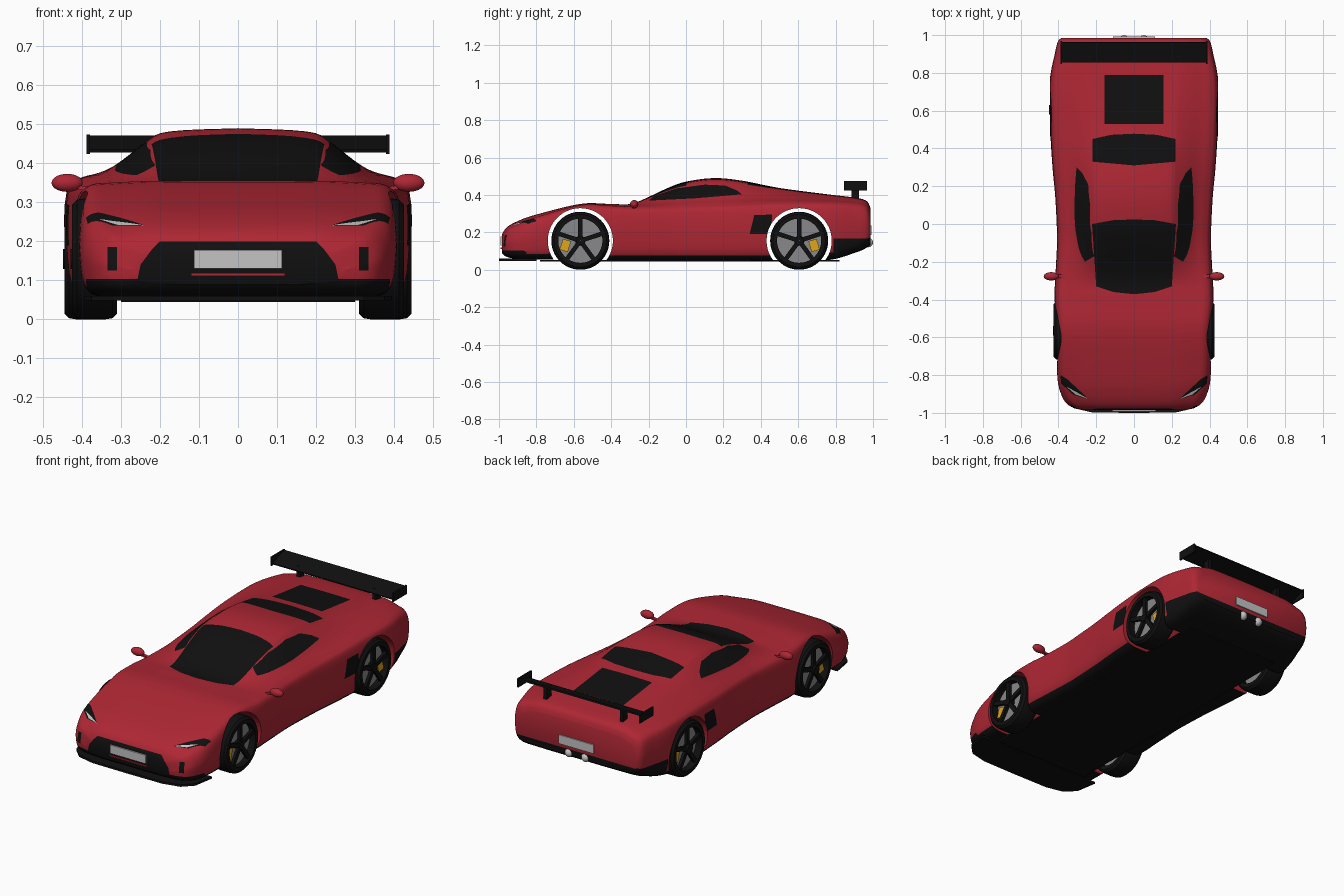
import bpy, bmesh, math
from mathutils import Vector, Matrix

default = bpy.data.objects.get("Cube")
if default:
    bpy.data.objects.remove(default, do_unlink=True)


def material(name, r, g, b, rough=0.5):
    m = bpy.data.materials.new(name)
    m.use_nodes = True
    m.diffuse_color = (r, g, b, 1)
    node = m.node_tree.nodes["Principled BSDF"]
    node.inputs["Base Color"].default_value = (r, g, b, 1)
    node.inputs["Roughness"].default_value = rough
    return m


RED = material("body red", 0.42, 0.02, 0.034)
BLACK = material("trim black", 0.005, 0.005, 0.005)
SILVER = material("plate silver", 0.55, 0.55, 0.55)
GREY = material("brake disc grey", 0.25, 0.25, 0.26)
YELLOW = material("caliper yellow", 0.75, 0.38, 0.01)


def finish(name, bm, *mats, smooth=True):
    bmesh.ops.recalc_face_normals(bm, faces=bm.faces[:])
    mesh = bpy.data.meshes.new(name)
    bm.to_mesh(mesh)
    bm.free()
    ob = bpy.data.objects.new(name, mesh)
    bpy.context.collection.objects.link(ob)
    for m in mats:
        mesh.materials.append(m)
    if smooth:
        activate(ob)
        bpy.ops.object.shade_smooth_by_angle(angle=math.radians(35))
    return ob


def activate(ob):
    bpy.ops.object.select_all(action="DESELECT")
    ob.select_set(True)
    bpy.context.view_layer.objects.active = ob


def box(name, centre, size, mat, rot=None):
    bm = bmesh.new()
    m = Matrix.Translation(centre) @ (rot or Matrix()) @ Matrix.Diagonal((*size, 1))
    bmesh.ops.create_cube(bm, size=1, matrix=m)
    return finish(name, bm, mat, smooth=False)


def ball(name, centre, radii, mat):
    bm = bmesh.new()
    m = Matrix.Translation(centre) @ Matrix.Diagonal((*radii, 1))
    bmesh.ops.create_uvsphere(bm, u_segments=24, v_segments=14, radius=1, matrix=m)
    return finish(name, bm, mat)


def lathe(name, profile, centre, mat, n=56):
    """Spin a closed (x, radius) profile about an axis parallel to x."""
    bm = bmesh.new()
    rings = []
    for i in range(n):
        a = math.tau * i / n
        rings.append([bm.verts.new(Vector(centre) + Vector((x, r * math.cos(a), r * math.sin(a))))
                      for x, r in profile])
    k = len(profile)
    for i in range(n):
        p, q = rings[i], rings[(i + 1) % n]
        for j in range(k):
            bm.faces.new((p[j], p[(j + 1) % k], q[(j + 1) % k], q[j]))
    return finish(name, bm, mat)


def spline(rows, n):
    """Smooth curve through rows of numbers, n samples per span."""
    out, last = [], len(rows) - 1
    for i in range(last):
        a, b, c, d = rows[max(i - 1, 0)], rows[i], rows[i + 1], rows[min(i + 2, last)]
        for k in range(n):
            t = k / n
            out.append(tuple(q + t / 2 * (r - p + t * (2 * p - 5 * q + 4 * r - s + t * (3 * (q - r) + s - p)))
                             for p, q, r, s in zip(a, b, c, d)))
    return out + [tuple(rows[-1])]


def section(w, b, s, t, c):
    """Body cross-section: width, bottom, shoulder, top, roof half width."""
    rise = t - s
    half = spline([(0, b), (.6 * w, b), (.93 * w, b + .012), (w, b + .45 * (s - b)),
                   (.985 * w, s - .04), (.92 * w, s - .005),
                   (.92 * w + .4 * (c - .92 * w), s + .22 * rise),
                   (c, t - .25 * rise), (.75 * c, t - .06 * rise), (0, t)], 4)
    return half + [(-x, z) for x, z in half[-2:0:-1]]


def paint(bm, axis, side, outline, index):
    """Cut a convex outline into the surfaces facing one way and colour it."""
    u, v = [i for i in range(3) if i != axis]
    mid = sum((Vector(p) for p in outline), Vector((0, 0))) / len(outline)
    lo = [min(p[i] for p in outline) for i in (0, 1)]
    hi = [max(p[i] for p in outline) for i in (0, 1)]
    look = Vector((0, 0, 0))
    look[axis] = side

    def touched():
        for f in bm.faces:
            f.normal_update()
            if f.normal.dot(look) > .15 and all(
                    min(w.co[k] for w in f.verts) <= hi[i] and max(w.co[k] for w in f.verts) >= lo[i]
                    for i, k in enumerate((u, v))):
                yield f

    planes = []
    for p, q in zip(outline, outline[1:] + outline[:1]):
        co, along, inner = Vector((0, 0, 0)), Vector((0, 0, 0)), Vector((0, 0, 0))
        co[u], co[v] = p
        along[u], along[v] = q[0] - p[0], q[1] - p[1]
        inner[u], inner[v] = mid
        no = along.cross(look).normalized()
        if no.dot(inner - co) < 0:
            no = -no
        planes.append((co, no))
        faces = list(touched())
        geom = faces + list({e for f in faces for e in f.edges}) + list({w for f in faces for w in f.verts})
        bmesh.ops.bisect_plane(bm, geom=geom, dist=1e-5, plane_co=co, plane_no=no)
    for f in list(touched()):
        if all((f.calc_center_median() - co).dot(no) > 0 for co, no in planes):
            f.material_index = index


def both(outline):
    """The half outline completed across the centre line."""
    return outline + [(-x, y) for x, y in reversed(outline) if x]


# Body shell: y, half width, bottom, shoulder, top, roof half width
stations = [
    (-.985, .27, .09, .17, .186, .20), (-.96, .345, .07, .205, .225, .22),
    (-.9, .385, .058, .24, .26, .24), (-.8, .405, .055, .28, .295, .25),
    (-.565, .407, .055, .345, .352, .25), (-.4, .42, .05, .342, .352, .24),
    (-.28, .415, .05, .338, .356, .235), (-.1, .406, .05, .342, .436, .235),
    (0, .408, .05, .347, .471, .235), (.15, .416, .05, .352, .49, .235),
    (.3, .43, .05, .357, .476, .24), (.5, .442, .05, .364, .437, .25),
    (.75, .445, .052, .364, .404, .27), (.9, .418, .09, .355, .386, .28),
    (.965, .402, .118, .338, .368, .28), (.986, .38, .135, .30, .33, .27)]
bm = bmesh.new()
rings = [[bm.verts.new((x, row[0], z)) for x, z in section(*row[1:])] for row in spline(stations, 5)]
for p, q in zip(rings, rings[1:]):
    for j in range(len(p)):
        k = (j + 1) % len(p)
        bm.faces.new((p[j], p[k], q[k], q[j]))
bm.faces.new(rings[0])
bm.faces.new(rings[-1])
bmesh.ops.recalc_face_normals(bm, faces=bm.faces[:])
for f in bm.faces:
    if f.normal.z < -.6 and f.calc_center_median().z < .17:
        f.material_index = 1

# Windscreen, rear window and engine cover
paint(bm, 2, 1, both([(0, -.372), (.11, -.36), (.2, -.33), (.222, 0), (.11, .02), (0, .024)]), 1)
paint(bm, 2, 1, both([(0, .31), (.22, .33), (.22, .45), (.12, .472), (0, .478)]), 1)
paint(bm, 2, 1, both([(.157, .53), (.157, .79)]), 1)
# Front grille and lower bumper, rear bumper
paint(bm, 1, -1, both([(.26, .09), (.25, .14), (.22, .18), (.2, .2)]), 1)
paint(bm, 1, -1, both([(.39, .03), (.39, .104)]), 1)
paint(bm, 1, 1, both([(.5, .05), (.5, .168)]), 1)
for s in (1, -1):
    # Side window, side intake, sill and rear corner
    paint(bm, 0, s, [(-.21, .36), (-.17, .395), (-.05, .435), (.1, .455), (.21, .45), (.27, .425),
                     (.31, .395), (.05, .382)], 1)
    paint(bm, 0, s, [(.34, .19), (.455, .19), (.46, .295), (.365, .292)], 1)
    paint(bm, 0, s, [(-.45, .02), (.5, .02), (.5, .076), (-.45, .076)], 1)
    paint(bm, 0, s, [(.74, .0), (1.1, 0), (1.1, .2), (.97, .168), (.86, .115)], 1)
    # Bumper slit and headlight with its bright strip
    paint(bm, 1, -1, [(s * x, z) for x, z in ((.31, .125), (.335, .125), (.335, .185), (.31, .185))], 1)
    paint(bm, 2, 1, [(s * x, y) for x, y in ((.24, -.927), (.32, -.905), (.385, -.845), (.39, -.8), (.355, -.82))], 1)
    paint(bm, 2, 1, [(s * x, y) for x, y in ((.24, -.927), (.31, -.903), (.36, -.86), (.3, -.892))], 2)
body = finish("body", bm, RED, BLACK, SILVER, smooth=False)

# Wheel arches cut through the body
FRONT, REAR, AXLE = -.565, .605, .155
bm = bmesh.new()
for y in (FRONT, REAR):
    bmesh.ops.create_cone(bm, cap_ends=True, segments=72, radius1=.174, radius2=.174, depth=2,
                          matrix=Matrix.Translation((0, y, AXLE)) @ Matrix.Rotation(math.pi / 2, 4, "Y"))
cutter = finish("arch_cutter", bm, RED, smooth=False)
cutter.hide_render = True
activate(body)
cut = body.modifiers.new("arches", "BOOLEAN")
cut.operation, cut.solver, cut.object = "DIFFERENCE", "EXACT", cutter
bpy.ops.object.modifier_apply(modifier=cut.name)
bpy.data.objects.remove(cutter, do_unlink=True)
bpy.ops.object.shade_smooth_by_angle(angle=math.radians(35))

# Underfloor and front splitter
box("floor", (0, .02, .049), (.6, 1.6, .008), BLACK)
bm = bmesh.new()
lip = both([(0, -1), (.22, -.998), (.32, -.975), (.375, -.92), (.395, -.8)])
face = bm.faces.new([bm.verts.new((x, y, .048)) for x, y in lip])
up = bmesh.ops.extrude_face_region(bm, geom=[face])["geom"]
bmesh.ops.translate(bm, vec=(0, 0, .012), verts=[v for v in up if isinstance(v, bmesh.types.BMVert)])
finish("splitter", bm, BLACK, smooth=False)

# Number plates and grille bar
box("front_plate", (0, -.988, .154), (.226, .009, .048), SILVER)
box("grille_bar", (0, -.988, .115), (.24, .008, .007), RED)
box("rear_plate", (0, .988, .212), (.22, .009, .05), SILVER)

# Rear wing blade
box("wing_blade", (0, .91, .45), (.77, .112, .008), BLACK, Matrix.Rotation(math.radians(19), 4, "X"))

for s, side in ((1, "left"), (-1, "right")):
    # Wing mounts, mirrors and exhausts
    box(side + "_wing_end", (s * .384, .907, .449), (.008, .122, .05), BLACK)
    box(side + "_wing_post", (s * .24, .905, .41), (.02, .04, .075), BLACK)
    ball(side + "_mirror", (s * .438, -.277, .35), (.04, .022, .023), RED)
    box(side + "_mirror_arm", (s * .385, -.277, .335), (.07, .018, .01), RED, Matrix.Rotation(-s * .15, 4, "Y"))
    ball(side + "_exhaust", (s * .052, .974, .145), (.025, .026, .025), SILVER)

    # Wheels: tyre, disc, spokes, hub and caliper
    for end, y, inner, outer, lean in (("front", FRONT, .31, .425, -1), ("rear", REAR, .325, .445, 1)):
        name = f"{end}_{side}_"
        hub, h = (s * (inner + outer) / 2, y, AXLE), (outer - inner) / 2
        lathe(name + "tyre", [(-h, .118), (-h, .14), (.012 - h, .152), (.03 - h, .155), (h - .03, .155),
                              (h - .012, .152), (h, .14), (h, .118)], hub, BLACK)
        lathe(name + "disc", [(-.02, .001), (-.02, .119), (.02, .119), (.02, .001)], hub, GREY)
        face_x = s * (outer - .016)
        lathe(name + "hub", [(-.02, .001), (-.02, .026), (.012, .022), (.012, .001)], (face_x, y, AXLE), BLACK, 24)
        for i in range(5):
            turn = Matrix.Rotation(math.tau * i / 5, 4, "X")
            box(f"{name}spoke_{i + 1}", Vector((face_x, y, AXLE)) + turn @ Vector((0, 0, .068)),
                (.016, .024, .108), BLACK, turn)
        box(name + "caliper", (s * (outer - .034), y + lean * .08, AXLE - .025), (.016, .045, .06), YELLOW,
            Matrix.Rotation(lean * .3, 4, "X"))
